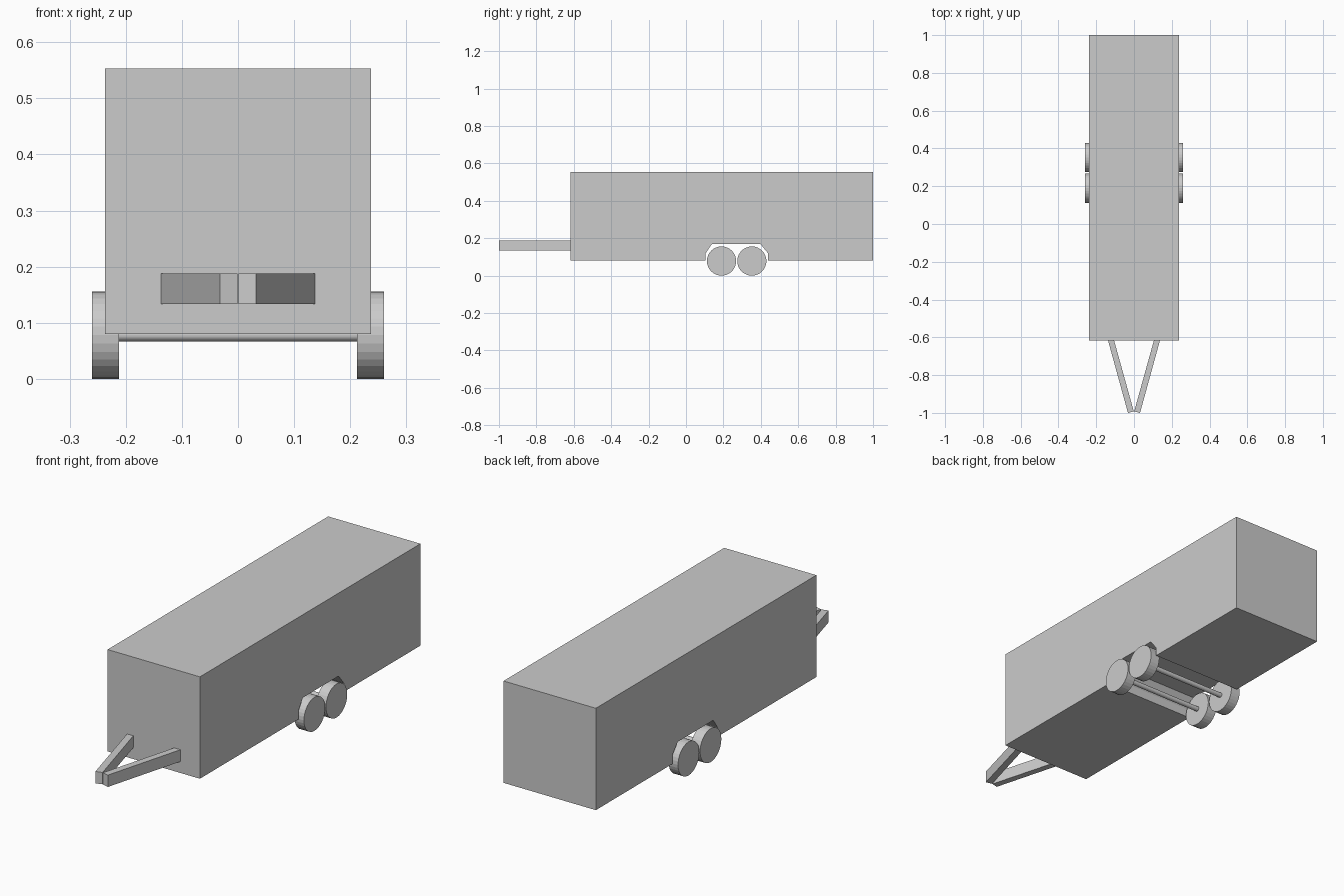
import bpy
import bmesh
from math import pi
from mathutils import Matrix

if "Cube" in bpy.data.objects:
    bpy.data.objects.remove(bpy.data.objects["Cube"])


def extrude_profile(name, pts, vec):
    """Closed prism: polygon of 3D points pushed along vec."""
    bm = bmesh.new()
    face = bm.faces.new([bm.verts.new(p) for p in pts])
    res = bmesh.ops.extrude_face_region(bm, geom=[face])
    verts = [g for g in res["geom"] if isinstance(g, bmesh.types.BMVert)]
    bmesh.ops.translate(bm, verts=verts, vec=vec)
    bmesh.ops.recalc_face_normals(bm, faces=bm.faces)
    return finish(name, bm)


def x_cylinder(name, x, y, z, radius, length, sides):
    """Cylinder lying along x."""
    bm = bmesh.new()
    bmesh.ops.create_cone(
        bm, cap_ends=True, segments=sides, radius1=radius, radius2=radius,
        depth=length,
        matrix=Matrix.Translation((x, y, z)) @ Matrix.Rotation(pi / 2, 4, 'Y'))
    return finish(name, bm)


def finish(name, bm):
    mesh = bpy.data.meshes.new(name)
    bm.to_mesh(mesh)
    bm.free()
    obj = bpy.data.objects.new(name, mesh)
    bpy.context.collection.objects.link(obj)
    return obj


# Box body: side profile with the wheel arch, extruded across the width
HALF = 0.237
FRONT = -0.618
profile = [(FRONT, 0.08), (0.105, 0.08), (0.105, 0.12), (0.138, 0.168),
           (0.399, 0.168), (0.438, 0.12), (0.438, 0.08), (1.0, 0.08),
           (1.0, 0.553), (FRONT, 0.553)]
extrude_profile("cargo_box", [(-HALF, y, z) for y, z in profile],
                (2 * HALF, 0, 0))

# Two axles, each with a wheel at both ends
R = 0.078
for label, y in (("front", 0.19), ("rear", 0.352)):
    x_cylinder(label + "_axle", 0, y, R, 0.0115, 0.43, 32)
    for side, sx in (("left", -1), ("right", 1)):
        x_cylinder(f"{label}_{side}_wheel", sx * 0.236, y, R, R, 0.048, 32)

# V-shaped drawbar: two slanted beams meeting at the tip
for side, sx in (("left", -1), ("right", 1)):
    beam = [(0.001, -0.992), (0.032, -1.0), (0.137, FRONT), (0.105, FRONT)]
    extrude_profile(side + "_drawbar", [(sx * x, y, 0.133) for x, y in beam],
                    (0, 0, 0.055))
